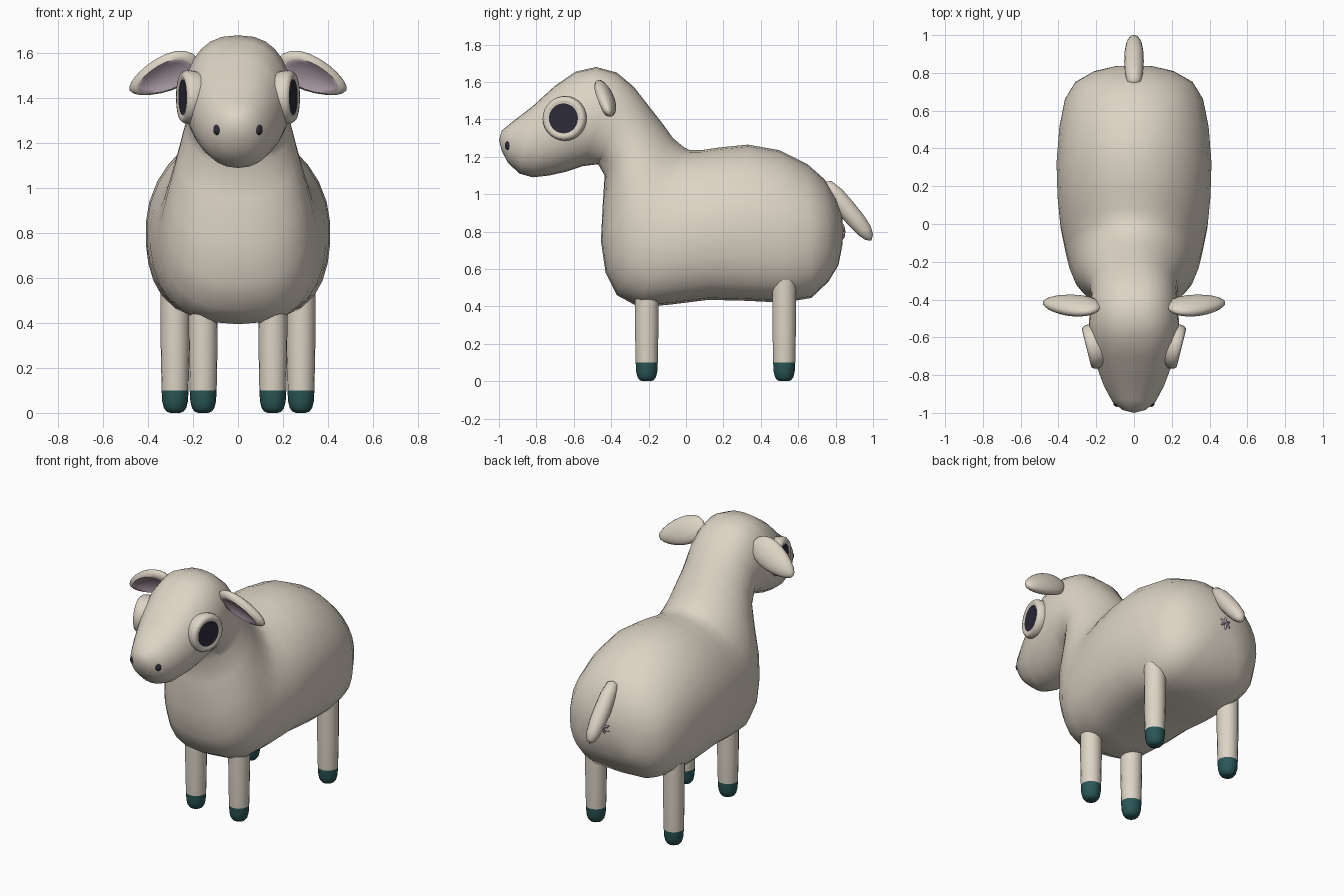
import bpy, bmesh, math
from mathutils import Matrix, Vector

if "Cube" in bpy.data.objects:
    bpy.data.objects.remove(bpy.data.objects["Cube"])


def material(name, rgb):
    m = bpy.data.materials.new(name)
    m.diffuse_color = (*rgb, 1)
    m.use_nodes = True
    m.node_tree.nodes["Principled BSDF"].inputs["Base Color"].default_value = m.diffuse_color
    return m


CREAM = material("cream", (0.72, 0.66, 0.56))
TEAL = material("dark_teal", (0.024, 0.095, 0.095))
NAVY = material("dark_navy", (0.026, 0.024, 0.04))
MAUVE = material("pale_mauve", (0.50, 0.40, 0.47))


def finish(name, bm, mats, rule=None):
    """Turn a bmesh into a smooth object; rule(face centre) picks the material."""
    bmesh.ops.recalc_face_normals(bm, faces=bm.faces)
    if rule:
        for f in bm.faces:
            f.material_index = rule(f.calc_center_median())
    me = bpy.data.meshes.new(name)
    bm.to_mesh(me)
    bm.free()
    for m in mats:
        me.materials.append(m)
    ob = bpy.data.objects.new(name, me)
    bpy.context.collection.objects.link(ob)
    bpy.ops.object.select_all(action='DESELECT')
    ob.select_set(True)
    bpy.context.view_layer.objects.active = ob
    bpy.ops.object.shade_smooth_by_angle(angle=math.radians(50))
    return ob


def loft(rings, start, end):
    """Skin closed rings and close both ends on a pole point."""
    bm = bmesh.new()
    loops = [[bm.verts.new(p) for p in r] for r in rings]
    n = len(loops[0])
    for a, b in zip(loops, loops[1:]):
        for i in range(n):
            j = (i + 1) % n
            bm.faces.new((a[i], a[j], b[j], b[i]))
    for loop, pole in ((loops[0], start), (loops[-1], end)):
        v = bm.verts.new(pole)
        for i in range(n):
            bm.faces.new((loop[i], loop[(i + 1) % n], v))
    return bm


def lathe(profile, n):
    """Revolve (radius, height) points about z."""
    rings = [[(r * math.cos(2 * math.pi * i / n), r * math.sin(2 * math.pi * i / n), h)
              for i in range(n)] for r, h in profile]
    return loft(rings, (0, 0, profile[0][1]), (0, 0, profile[-1][1]))


# Body, neck and head: back-line y, z, belly-line y, z, half width
SECTIONS = [
    (.835, .88, .835, .72, .10), (.80, .98, .815, .62, .21),
    (.74, 1.08, .76, .53, .31), (.65, 1.16, .67, .445, .365),
    (.50, 1.235, .52, .42, .395), (.33, 1.265, .32, .43, .41),
    (.18, 1.25, .12, .435, .405), (.08, 1.235, -.08, .41, .39),
    (.02, 1.235, -.25, .395, .365), (-.01, 1.25, -.37, .46, .345),
    (-.04, 1.275, -.43, .58, .325), (-.07, 1.30, -.455, .75, .30),
    (-.12, 1.37, -.445, .95, .265), (-.19, 1.46, -.435, 1.10, .235),
    (-.28, 1.575, -.47, 1.16, .225), (-.37, 1.65, -.55, 1.15, .235),
    (-.48, 1.68, -.64, 1.12, .24), (-.59, 1.655, -.73, 1.10, .225),
    (-.70, 1.58, -.82, 1.09, .195), (-.82, 1.47, -.89, 1.11, .16),
    (-.93, 1.385, -.95, 1.165, .115), (-.985, 1.34, -.985, 1.23, .06),
]
rings = []
for k, (ty, tz, by, bz, w) in enumerate(SECTIONS):
    head = k > 13
    low = 0.9 if head else min(0.9, 0.5 + max(0, k - 5) * 0.06)  # boxier haunches
    high = 0.8 if head else 1.0
    ring = []
    for i in range(28):
        a = 2 * math.pi * i / 28
        c, s = math.cos(a), math.sin(a)
        x = w * math.copysign(abs(s) ** (high if c > 0 else low), s)
        if not head:
            x *= 1 - 0.06 * c
        t = (1 - c) / 2
        ring.append((x, ty + (by - ty) * t, tz + (bz - tz) * t))
    rings.append(ring)
finish("body_and_head", loft(rings, (0, .84, .80), (0, -1.0, 1.29)), [CREAM])

# Tail: tapered tube along a bent path (y, z, radius)
path = [(.75, 1.05, .035), (.80, .995, .048), (.86, .92, .052),
        (.91, .86, .05), (.955, .805, .042), (.98, .77, .026)]
d = Vector((0, .62, -.78))
u = Vector((0, .78, .62))
rings = [[Vector((r * math.cos(a), y, z)) + u * r * math.sin(a)
          for a in (2 * math.pi * i / 14 for i in range(14))] for y, z, r in path]
finish("tail", loft(rings, (0, .735, 1.065), (0, .992, .752)), [CREAM])

# Small crossed mark under the tail
for k in range(3):
    bm = bmesh.new()
    bmesh.ops.create_uvsphere(bm, u_segments=8, v_segments=6, radius=1)
    bm.transform(Matrix.Translation((0, .838, .80)) @ Matrix.Rotation(math.pi * k / 3, 4, 'Y')
                 @ Matrix.Diagonal((.009, .014, .042, 1)))
    finish("rear_mark", bm, [MAUVE])

LEG = [(.022, 0.0), (.038, .006), (.050, .022), (.057, .05), (.060, .10), (.064, .30), (.065, .54)]
EYE = [(.112, -.05), (.120, -.01), (.117, .012), (.106, .026), (.092, .027), (.080, .022), (.04, .026)]

for side, s in (("right", 1), ("left", -1)):
    flip = Matrix.Diagonal((s, 1, 1, 1))

    # Legs with hooves
    for name, x, y in (("front", .155, -.21), ("hind", .28, .525)):
        bm = lathe(LEG, 18)
        bm.transform(Matrix.Translation((s * x, y, 0)))
        finish(f"{name}_leg_{side}", bm, [CREAM, TEAL], lambda c: int(c.z < .1))

    # Eye: raised rim with a dark centre
    bm = lathe(EYE, 28)
    for f in bm.faces:
        c = f.calc_center_median()
        f.material_index = int(c.z > 0 and c.xy.length < .079)
    bm.transform(flip @ Matrix.Translation((.225, -.65, 1.405))
                 @ Matrix.Rotation(math.radians(-14), 4, 'Z')
                 @ Matrix.Rotation(math.radians(90), 4, 'Y'))
    finish(f"eye_{side}", bm, [CREAM, NAVY])

    # Nostril
    bm = bmesh.new()
    bmesh.ops.create_uvsphere(bm, u_segments=12, v_segments=8, radius=1)
    bm.transform(Matrix.Translation((s * .09, -.948, 1.26)) @ Matrix.Diagonal((.02, .02, .025, 1)))
    finish(f"nostril_{side}", bm, [NAVY])

    # Ear: leaf shape with a hollow, coloured inside
    bm = bmesh.new()
    bmesh.ops.create_uvsphere(bm, u_segments=20, v_segments=14, radius=1)
    for f in bm.faces:
        f.material_index = int(f.calc_center_median().z > .6)
    for v in bm.verts:
        if v.co.z > .64:
            v.co.z = 1.28 - v.co.z
        v.co.y *= 1 - .25 * v.co.x
    along = Vector((.28, .03, -.13)).normalized()
    front = Vector((0, -.86, -.5))
    front = (front - along * front.dot(along)).normalized()
    across = front.cross(along)
    axes = Matrix((along, across, front)).transposed().to_4x4()
    bm.transform(flip @ Matrix.Translation((.33, -.43, 1.505)) @ axes
                 @ Matrix.Diagonal((.168, .085, .045, 1)))
    finish(f"ear_{side}", bm, [CREAM, MAUVE])
